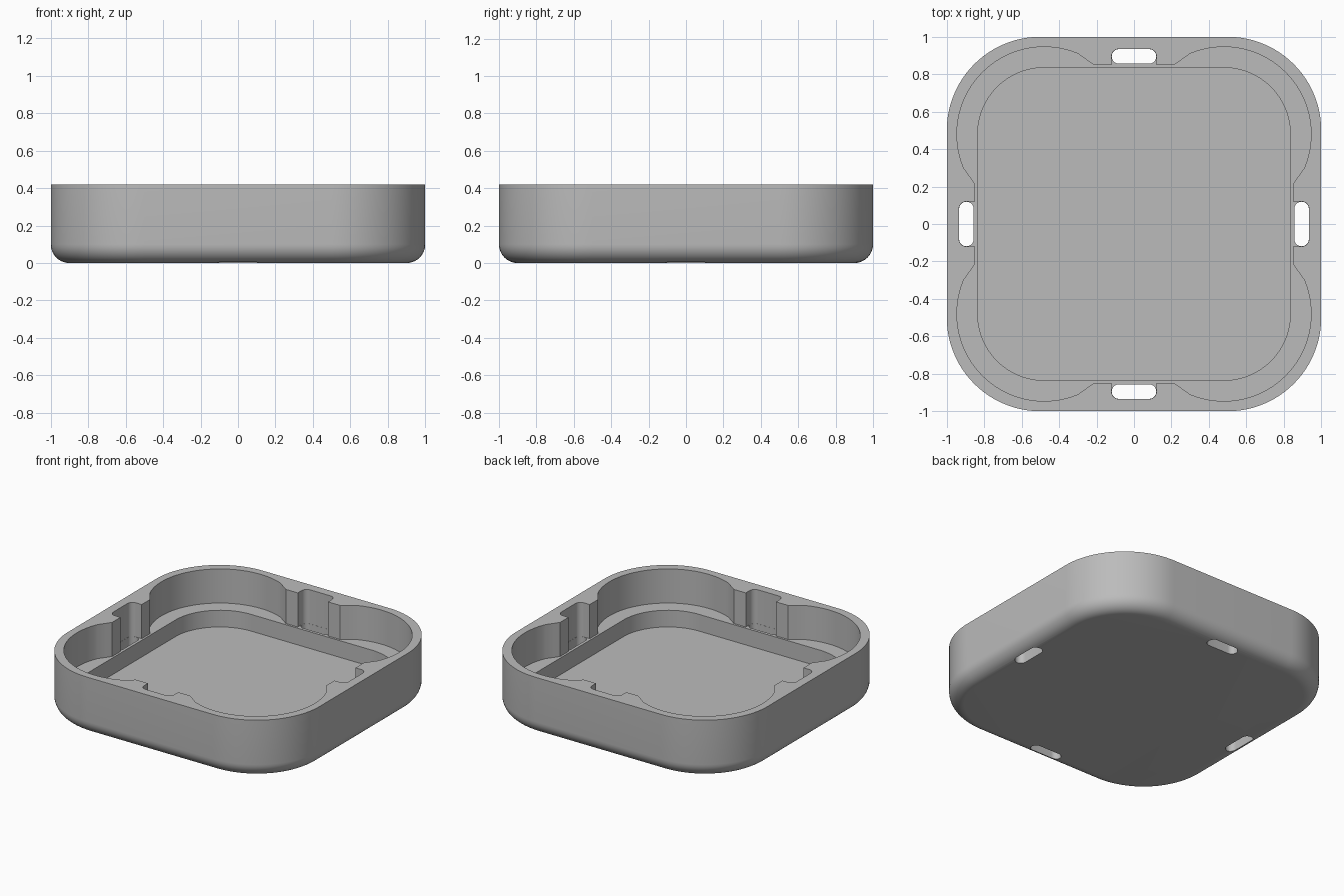
import bpy, bmesh
from math import sin, cos, pi, radians

cube = bpy.data.objects.get("Cube")
if cube:
    bpy.data.objects.remove(cube, do_unlink=True)

HEIGHT, LEDGE, FLOOR, FILLET = 0.42, 0.175, 0.055, 0.1

grey = bpy.data.materials.new("plain grey")
grey.use_nodes = True
colour = (0.5, 0.5, 0.5, 1)
grey.diffuse_color = colour
grey.node_tree.nodes["Principled BSDF"].inputs["Base Color"].default_value = colour


def arc(cx, cy, r, start, end, steps):
    angles = [radians(start + (end - start) * i / steps) for i in range(steps + 1)]
    return [(cx + r * cos(a), cy + r * sin(a)) for a in angles]


def four_turns(quarter):
    """Repeat a quarter outline around the centre."""
    outline = []
    for c, s in ((1, 0), (0, 1), (-1, 0), (0, -1)):
        outline += [(x * c - y * s, x * s + y * c) for x, y in quarter]
    return outline


def rounded_square(half, r):
    return four_turns(arc(half - r, half - r, r, 0, 90, 24))


def loft(name, layers):
    """Solid from stacked outlines given as (outline, z)."""
    bm = bmesh.new()
    rings = [[bm.verts.new((x, y, z)) for x, y in outline] for outline, z in layers]
    for low, high in zip(rings, rings[1:]):
        n = len(low)
        for i in range(n):
            j = (i + 1) % n
            bm.faces.new((low[i], low[j], high[j], high[i]))
    bm.faces.new(rings[0][::-1])
    bm.faces.new(rings[-1])
    bmesh.ops.recalc_face_normals(bm, faces=bm.faces)
    mesh = bpy.data.meshes.new(name)
    bm.to_mesh(mesh)
    bm.free()
    mesh.materials.append(grey)
    obj = bpy.data.objects.new(name, mesh)
    bpy.context.collection.objects.link(obj)
    return obj


# Outer shell with a rounded bottom edge
layers = []
for i in range(11):
    a = i / 10 * pi / 2
    inset = FILLET * (1 - sin(a))
    layers.append((rounded_square(1 - inset, 0.5 - inset), FILLET * (1 - cos(a))))
layers.append((rounded_square(1, 0.5), HEIGHT))
tray = loft("tray", layers)

# Upper recess: bulging corners, straight pads and a notch on each side
quarter = arc(0.895, 0.08, 0.04, 0, 90, 8)
quarter += [(0.85, 0.12), (0.85, 0.215), (0.876, 0.252)]
quarter += arc(0.48, 0.48, 0.466, -23, 113, 40)
quarter += [(y, x) for x, y in quarter[8:12][::-1] if x < 0.89]
quarter += arc(0.08, 0.895, 0.04, 0, 90, 8)
outline = four_turns(quarter)
cutters = [loft("upper_recess_cutter", [(outline, LEDGE), (outline, 0.6)])]

# Lower recess
outline = rounded_square(0.835, 0.355)
cutters.append(loft("lower_recess_cutter", [(outline, FLOOR), (outline, 0.3)]))

# Strap slots through the bottom
slot = arc(0.895, 0.08, 0.039, 0, 180, 16) + arc(0.895, -0.08, 0.039, 180, 360, 16)
for k, side in enumerate(("left", "back", "right", "front")):
    c, s = ((1, 0), (0, 1), (-1, 0), (0, -1))[k]
    outline = [(x * c - y * s, x * s + y * c) for x, y in slot]
    cutters.append(loft(side + "_slot_cutter", [(outline, -0.1), (outline, 0.25)]))

# Cut everything out of the shell
bpy.ops.object.select_all(action="DESELECT")
tray.select_set(True)
bpy.context.view_layer.objects.active = tray
for cutter in cutters:
    cut = tray.modifiers.new(cutter.name, "BOOLEAN")
    cut.operation = "DIFFERENCE"
    cut.solver = "EXACT"
    cut.object = cutter
    bpy.ops.object.modifier_apply(modifier=cut.name)
    bpy.data.objects.remove(cutter, do_unlink=True)

bpy.ops.object.shade_smooth_by_angle(angle=radians(25))
